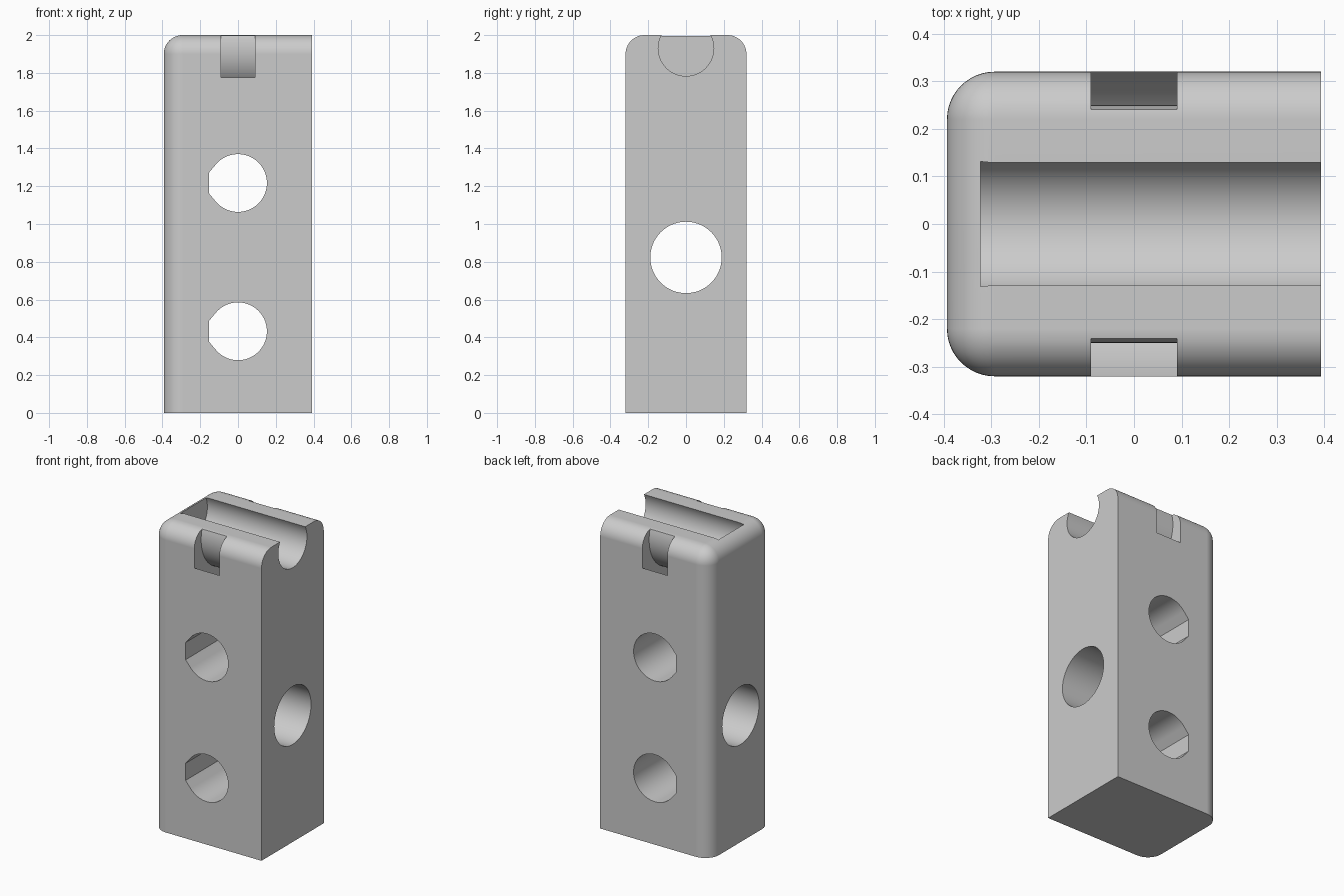
import bpy, bmesh, math

if "Cube" in bpy.data.objects:
    bpy.data.objects.remove(bpy.data.objects["Cube"])

grey = bpy.data.materials.new("light_grey")
grey.diffuse_color = (0.6, 0.6, 0.6, 1)
grey.use_nodes = True
grey.node_tree.nodes["Principled BSDF"].inputs["Base Color"].default_value = grey.diffuse_color

HX, HY, H = 0.393, 0.32, 2.0      # half width, half depth, height
ROUND = 0.1                       # edge rounding
GROOVE_Z = 1.93                   # axis of top groove and tie channel


def make_object(name, bm):
    bmesh.ops.recalc_face_normals(bm, faces=bm.faces)
    mesh = bpy.data.meshes.new(name)
    bm.to_mesh(mesh)
    bm.free()
    mesh.materials.append(grey)
    obj = bpy.data.objects.new(name, mesh)
    bpy.context.collection.objects.link(obj)
    return obj


def arc(r, start, end, n):
    return [(r * math.cos(start + (end - start) * i / n),
             r * math.sin(start + (end - start) * i / n)) for i in range(n + 1)]


def prism(name, profile, place, depth):
    """Extrude a 2D profile; place(u, v) gives the 3D start point."""
    bm = bmesh.new()
    face = bm.faces.new([bm.verts.new(place(u, v)) for u, v in profile])
    ext = bmesh.ops.extrude_face_region(bm, geom=[face])
    verts = [g for g in ext["geom"] if isinstance(g, bmesh.types.BMVert)]
    bmesh.ops.translate(bm, verts=verts, vec=depth)
    return make_object(name, bm)


# Block: left upright edges and three of the top edges are rounded
bm = bmesh.new()
bmesh.ops.create_cube(bm, size=1)
for v in bm.verts:
    v.co = (v.co.x * 2 * HX, v.co.y * 2 * HY, (v.co.z + 0.5) * H)
rounded = []
for e in bm.edges:
    mid = (e.verts[0].co + e.verts[1].co) / 2
    upright_left = mid.x < -0.3 and abs(mid.z - 1) < 0.1
    top = mid.z > 1.9 and mid.x < 0.3
    if upright_left or top:
        rounded.append(e)
bmesh.ops.bevel(bm, geom=rounded, offset=ROUND, segments=12, profile=0.5,
                affect='EDGES', clamp_overlap=True)
block = make_object("mount_block", bm)

full = 2 * math.pi
cutters = []

# Round groove in the top, open at the right end
circle = arc(0.147, 0, full, 64)[:-1]
cutters.append(prism("groove_cutter", circle,
                     lambda u, v: (-0.323, u, GROOVE_Z + v), (1, 0, 0)))

# Curved tie channel running below the groove from front to back
outer = arc(0.356, math.pi * 0.8, math.pi * 2.2, 72)
inner = arc(0.25, math.pi * 2.2, math.pi * 0.8, 72)
cutters.append(prism("tie_channel_cutter", outer + inner,
                     lambda u, v: (-0.09, u, GROOVE_Z + v), (0.18, 0, 0)))

# Cross hole from left to right
cross = arc(0.189, 0, full, 72)[:-1]
cutters.append(prism("cross_hole_cutter", cross,
                     lambda u, v: (-0.6, u, 0.823 + v), (1.2, 0, 0)))

# Two bolt holes from front to back, with a flattened left side
R, A = 0.153, math.radians(40)
flat = R * math.tan(A / 2)
bolt = arc(R, A - math.pi, math.pi - A, 56) + [(-R, flat), (-R, -flat)]
for z in (0.432, 1.217):
    cutters.append(prism("bolt_hole_cutter", bolt,
                         lambda u, v: (u, -0.6, z + v), (0, 1.2, 0)))

# Cut everything out of the block, then remove the cutters
bpy.context.view_layer.objects.active = block
block.select_set(True)
for c in cutters:
    c.hide_render = True
    mod = block.modifiers.new("cut", 'BOOLEAN')
    mod.operation, mod.solver, mod.object = 'DIFFERENCE', 'EXACT', c
    bpy.ops.object.modifier_apply(modifier=mod.name)
for c in cutters:
    bpy.data.objects.remove(c, do_unlink=True)

# Smooth curves with crisp edges and clean flat faces
bpy.ops.object.shade_smooth_by_angle(angle=math.radians(25))
wn = block.modifiers.new("clean_normals", 'WEIGHTED_NORMAL')
wn.keep_sharp = True
